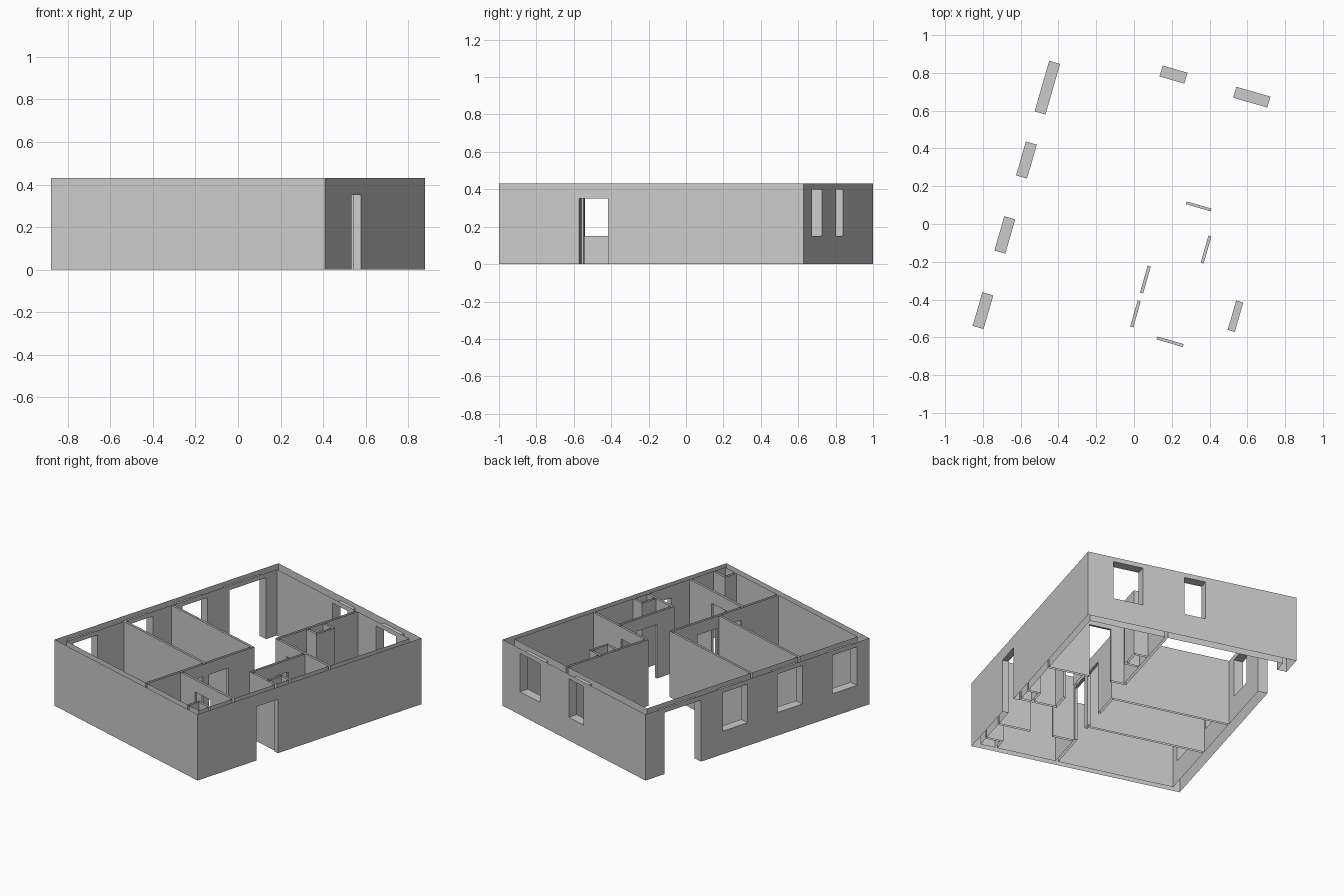
import bpy, bmesh, math

if "Cube" in bpy.data.objects:
    bpy.data.objects.remove(bpy.data.objects["Cube"], do_unlink=True)

HEIGHT, SILL, HEAD, DOOR = 0.43, 0.15, 0.40, 0.35
TURN = math.radians(-16.1)
EPS = 0.002

# One plain plaster colour
plaster = bpy.data.materials.new("plaster_grey")
plaster.use_nodes = True
colour = (0.6, 0.6, 0.6, 1.0)
plaster.diffuse_color = colour
plaster.node_tree.nodes["Principled BSDF"].inputs["Base Color"].default_value = colour

# Plan lines: outer shell, inner shell, partitions (near and far faces)
OX, OY = 0.671, 0.848
L, R, F, B = -0.611, 0.632, -0.808, 0.788
M0, M1 = 0.131, 0.148      # middle partition
W0, W1 = 0.396, 0.412      # washroom side partition
P0, P1 = 0.177, 0.192      # rear bedroom partition
Q0, Q1 = -0.554, -0.538    # front bathroom partition
H0, H1 = -0.232, -0.216    # entry partition

# Openings: x0, x1, y0, y1, z0, z1
openings = [(-OX, L, 0.427, 0.706, 0, HEAD)]
openings += [(-OX, L, a, b, SILL, HEAD)
             for a, b in ((0.074, 0.261), (-0.340, -0.151), (-0.755, -0.570))]
openings += [(a, b, B, OY, SILL, HEAD) for a, b in ((-0.087, 0.050), (0.319, 0.507))]
openings += [
    (R, OX, -0.401, -0.239, 0, DOOR),
    (0.234, 0.371, P0, P1, 0, DOOR),
    (W0, W1, -0.099, 0.050, 0, DOOR),
    (M0, M1, -0.340, -0.192, 0, DOOR),
    (M0, M1, -0.527, -0.384, 0, DOOR),
    (0.284, 0.429, Q0, Q1, 0, DOOR),
]


def rect(x0, x1, y0, y1):
    return [(x0, y0), (x1, y0), (x1, y1), (x0, y1)]


def quad(bm, pts):
    bm.faces.new([bm.verts.new(p) for p in pts])


def sheet(bm, p, q):
    """Vertical wall face from p to q, pierced by the openings on its plane."""
    axis = 0 if abs(p[0] - q[0]) < EPS else 1    # axis held constant
    run = 1 - axis
    c, s, e = p[axis], p[run], q[run]
    lo, hi = min(s, e), max(s, e)
    holes = []
    for o in openings:
        sides, span = o[2 * axis:2 * axis + 2], o[2 * run:2 * run + 2]
        if min(abs(v - c) for v in sides) < EPS and lo - EPS < span[0] and span[1] < hi + EPS:
            holes.append((span[0], span[1], o[4], o[5]))

    def panel(a, b, z0, z1):
        if b - a < 1e-5 or z1 - z0 < 1e-5:
            return
        if s > e:
            a, b = b, a
        at = (lambda t, z: (c, t, z)) if axis == 0 else (lambda t, z: (t, c, z))
        quad(bm, [at(a, z0), at(b, z0), at(b, z1), at(a, z1)])

    pos = lo
    for a, b, z0, z1 in sorted(holes):
        panel(pos, a, 0, HEIGHT)
        panel(a, b, 0, z0)
        panel(a, b, z1, HEIGHT)
        pos = b
    panel(pos, hi, 0, HEIGHT)


def finish(name, bm):
    bmesh.ops.remove_doubles(bm, verts=bm.verts, dist=1e-5)
    mesh = bpy.data.meshes.new(name)
    bm.to_mesh(mesh)
    bm.free()
    mesh.materials.append(plaster)
    ob = bpy.data.objects.new(name, mesh)
    ob.rotation_euler.z = TURN
    bpy.context.collection.objects.link(ob)


def walls(name, outline, inward=True):
    bm = bmesh.new()
    pts = outline[::-1] if inward else outline
    for i, p in enumerate(pts):
        sheet(bm, p, pts[(i + 1) % len(pts)])
    finish(name, bm)


# Outside faces
walls("outer_walls", rect(-OX, OX, -OY, OY), inward=False)

# Rooms
walls("front_bedroom_walls", rect(L, M0, F, -0.370))
walls("middle_bedroom_walls", rect(L, M0, -0.355, -0.010))
walls("living_room_and_hall_walls", [
    (L, 0.005), (M1, 0.005), (M1, Q1), (R, Q1), (R, H0), (W0, H0),
    (W0, P0), (M0, P0), (M0, B), (L, B)])
walls("washroom_walls", [
    (W1, H1), (0.55, H1), (0.55, -0.11), (R, -0.11), (R, P0), (W1, P0)])
walls("front_bathroom_walls", [
    (M1, F), (0.525, F), (0.525, -0.718), (R, -0.718), (R, Q0), (M1, Q0)])
walls("rear_bedroom_walls", [
    (M1, P1), (R, P1), (R, B), (M1, B),
    (M1, 0.54), (0.24, 0.54), (0.24, 0.40), (M1, 0.40)])

# Service shafts
walls("washroom_shaft", rect(0.565, R, H1, -0.125))
walls("front_bathroom_shaft", rect(0.54, R, F, -0.733))
walls("rear_bedroom_shaft", rect(M1, 0.225, 0.415, 0.525))

# Reveals lining every opening: head, jambs and, for windows, the sill
bm = bmesh.new()
for x0, x1, y0, y1, z0, z1 in openings:
    quad(bm, [(x0, y0, z1), (x0, y1, z1), (x1, y1, z1), (x1, y0, z1)])
    if z0 > 0:
        quad(bm, [(x0, y0, z0), (x1, y0, z0), (x1, y1, z0), (x0, y1, z0)])
    if x1 - x0 < y1 - y0:
        quad(bm, [(x0, y0, z0), (x0, y0, z1), (x1, y0, z1), (x1, y0, z0)][::-1])
        quad(bm, [(x0, y1, z0), (x0, y1, z1), (x1, y1, z1), (x1, y1, z0)])
    else:
        quad(bm, [(x0, y0, z0), (x0, y1, z0), (x0, y1, z1), (x0, y0, z1)])
        quad(bm, [(x1, y0, z0), (x1, y1, z0), (x1, y1, z1), (x1, y0, z1)][::-1])
finish("opening_reveals", bm)
